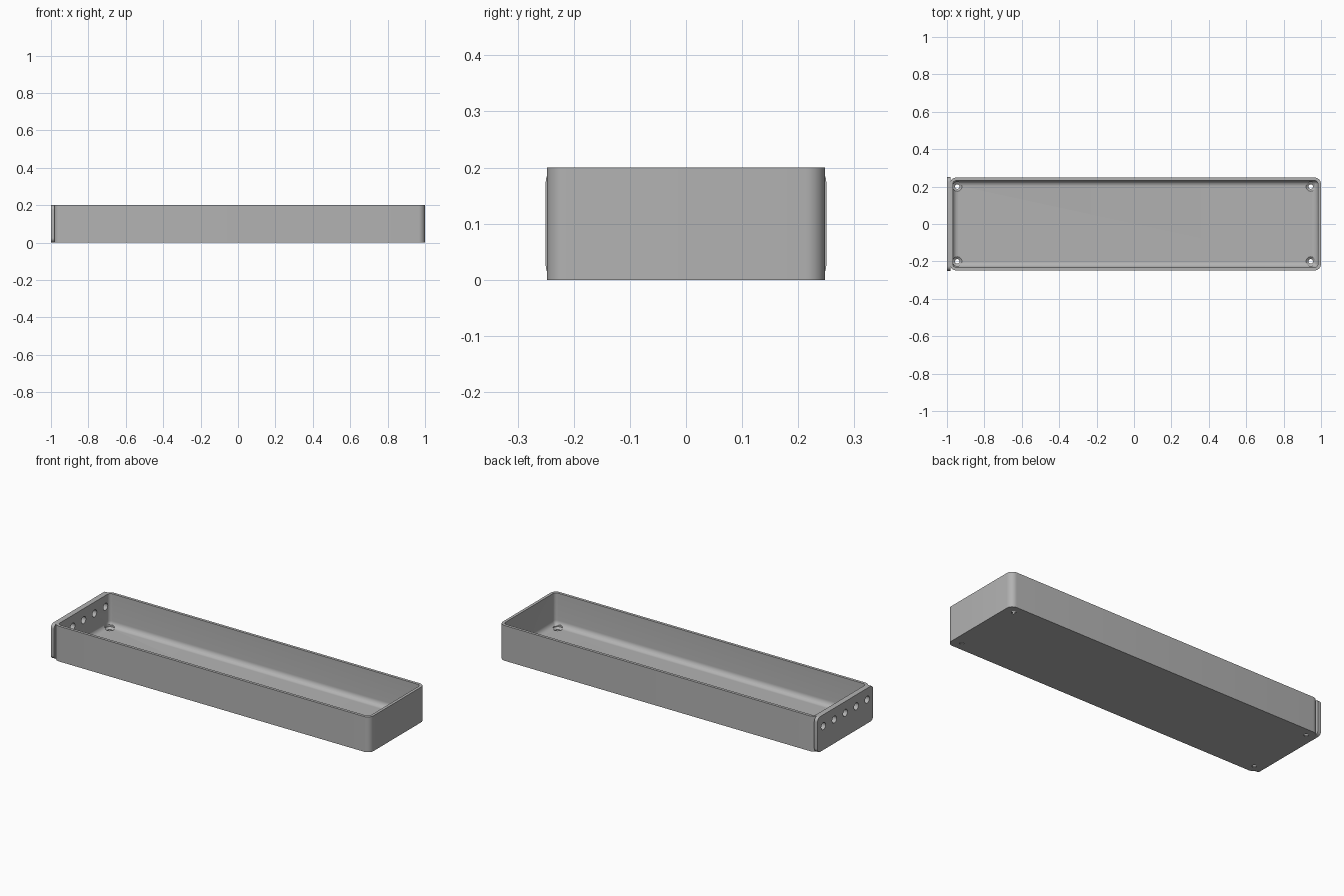
import bpy, bmesh
from math import sin, cos, pi
from mathutils import Matrix, Vector

cube = bpy.data.objects.get("Cube")
if cube:
    bpy.data.objects.remove(cube)

# One plain grey
grey = bpy.data.materials.new("plain grey")
grey.use_nodes = True
grey.diffuse_color = (0.45, 0.45, 0.45, 1)
grey.node_tree.nodes["Principled BSDF"].inputs["Base Color"].default_value = grey.diffuse_color

X0, X1, HALF_Y, HEIGHT = -0.985, 1.0, 0.248, 0.2
WALL, FLOOR, FILLET, CORNER = 0.016, 0.016, 0.03, 0.035


def rounded_rect(u0, u1, v0, v1, r, steps=8):
    """Counter-clockwise outline with rounded corners."""
    corners = [(u1 - r, v1 - r), (u0 + r, v1 - r), (u0 + r, v0 + r), (u1 - r, v0 + r)]
    return [(cu + r * cos(a), cv + r * sin(a))
            for k, (cu, cv) in enumerate(corners)
            for a in [(k + i / steps) * pi / 2 for i in range(steps + 1)]]


def loft(name, rings):
    """Skin a closed solid through a list of point rings."""
    bm = bmesh.new()
    loops = [[bm.verts.new(p) for p in ring] for ring in rings]
    for a, b in zip(loops, loops[1:]):
        for i in range(len(a)):
            j = (i + 1) % len(a)
            bm.faces.new((a[i], a[j], b[j], b[i]))
    bm.faces.new(loops[0][::-1])
    bm.faces.new(loops[-1])
    bmesh.ops.recalc_face_normals(bm, faces=bm.faces)
    mesh = bpy.data.meshes.new(name)
    bm.to_mesh(mesh)
    bm.free()
    mesh.materials.append(grey)
    obj = bpy.data.objects.new(name, mesh)
    bpy.context.collection.objects.link(obj)
    return obj


def cutter(centre, axis, profile):
    """Turned cutter; profile holds (distance along axis, radius)."""
    turn = Vector((0, 0, 1)).rotation_difference(Vector(axis)).to_matrix().to_4x4()
    place = Matrix.Translation(centre) @ turn
    rings = [[place @ Vector((r * cos(t * pi / 16), r * sin(t * pi / 16), h))
              for t in range(32)] for h, r in profile]
    obj = loft("hole_cutter", rings)
    obj.hide_render = True
    return obj


def cut(obj, cutters):
    bpy.context.view_layer.objects.active = obj
    for c in cutters:
        mod = obj.modifiers.new("hole", "BOOLEAN")
        mod.operation, mod.solver, mod.object = "DIFFERENCE", "EXACT", c
        bpy.ops.object.modifier_apply(modifier=mod.name)


def tray_ring(inset, z):
    r = max(CORNER - inset, 0.004)
    return [(x, y, z) for x, y in
            rounded_rect(X0 + inset, X1 - inset, -HALF_Y + inset, HALF_Y - inset, r)]


# Open tray with a fillet between walls and floor
rings = [tray_ring(0, 0), tray_ring(0, HEIGHT), tray_ring(WALL, HEIGHT)]
for i in range(9):
    a = i / 8 * pi / 2
    rings.append(tray_ring(WALL + FILLET * (1 - cos(a)), FLOOR + FILLET * (1 - sin(a))))
tray = loft("tray", rings)

# End plate with rounded corners
outline = rounded_rect(-0.25, 0.25, 0, HEIGHT, 0.025)
plate = loft("end_plate", [[(x, y, z) for y, z in outline] for x in (-1.0, -0.98)])

# Countersunk screw holes in the floor
screws = [cutter((x, y, 0), (0, 0, 1),
                 [(-0.05, 0.012), (0.006, 0.012), (FLOOR, 0.025), (0.05, 0.025)])
          for x in (-0.945, 0.945) for y in (-0.2, 0.2)]
# Row of five cable holes through the plate and end wall
cables = [cutter((-0.985, 0.098 * i, 0.135), (1, 0, 0), [(-0.06, 0.02), (0.06, 0.02)])
          for i in range(-2, 3)]
cut(tray, screws + cables)
cut(plate, cables)
for c in screws + cables:
    bpy.data.objects.remove(c)

for obj in (tray, plate):
    bpy.ops.object.select_all(action="DESELECT")
    obj.select_set(True)
    bpy.context.view_layer.objects.active = obj
    bpy.ops.object.shade_smooth_by_angle(angle=pi / 6)
